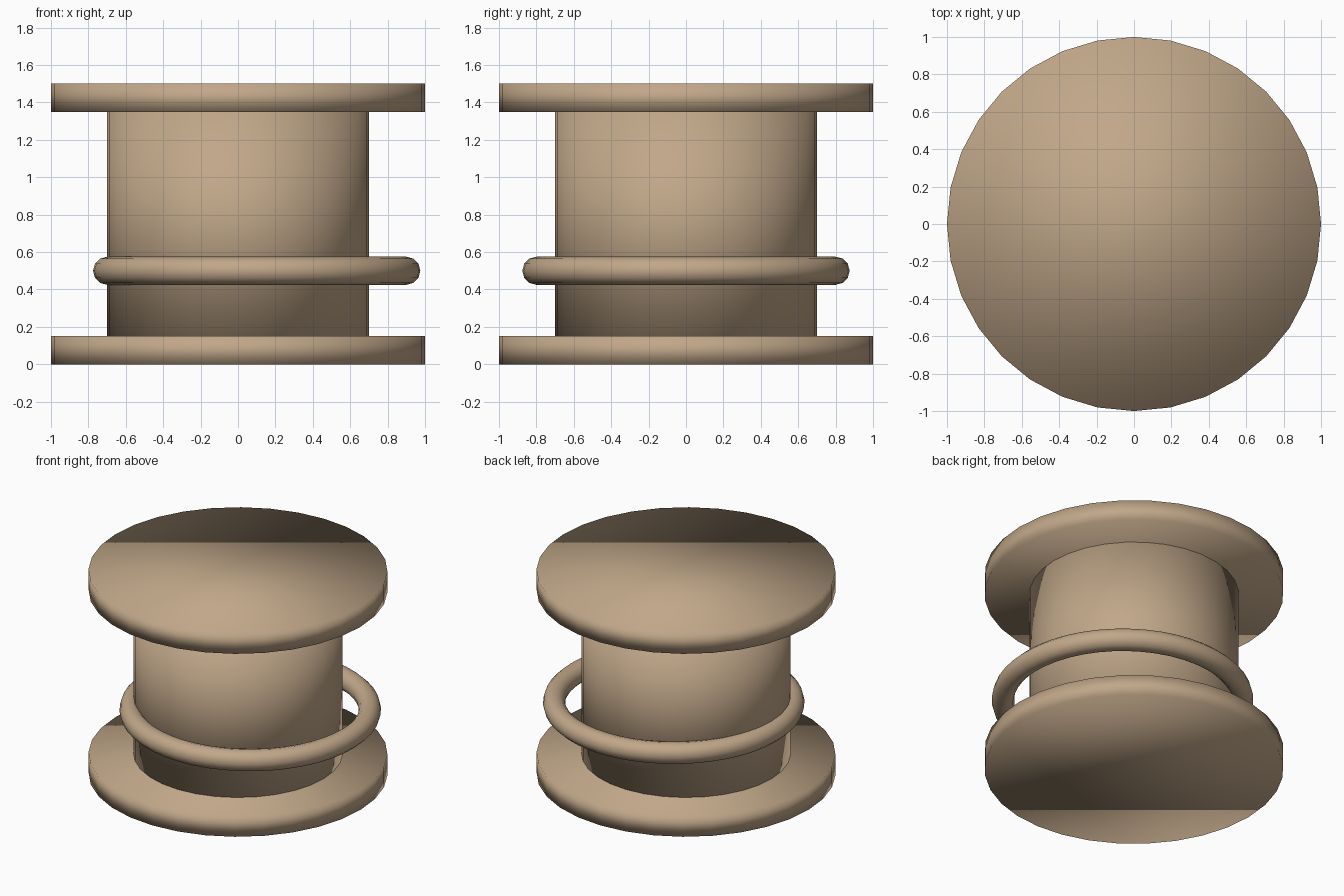
import bpy

if "Cube" in bpy.data.objects:
    bpy.data.objects.remove(bpy.data.objects["Cube"])

# Tan material shared by all parts
tan = bpy.data.materials.new("tan")
tan.diffuse_color = (0.53, 0.385, 0.25, 1)
tan.use_nodes = True
tan.node_tree.nodes["Principled BSDF"].inputs["Base Color"].default_value = tan.diffuse_color


def finish(name):
    """Name, colour and smooth the part just added."""
    obj = bpy.context.object
    obj.name = name
    obj.data.materials.append(tan)
    bpy.ops.object.shade_smooth()


def disc(name, radius, z0, z1):
    """Upright 32-sided cylinder between two heights."""
    bpy.ops.mesh.primitive_cylinder_add(
        vertices=32, radius=radius, depth=z1 - z0, location=(0, 0, (z0 + z1) / 2))
    finish(name)


# Spool: two wide flanges and the core between them
disc("bottom_flange", 1.0, 0.0, 0.15)
disc("core", 0.7, 0.15, 1.35)
disc("top_flange", 1.0, 1.35, 1.5)

# Loose ring hanging off-centre around the core
bpy.ops.mesh.primitive_torus_add(
    major_radius=0.8, minor_radius=0.075, major_segments=48, minor_segments=12,
    location=(0.1, 0, 0.5))
finish("loose_ring")
